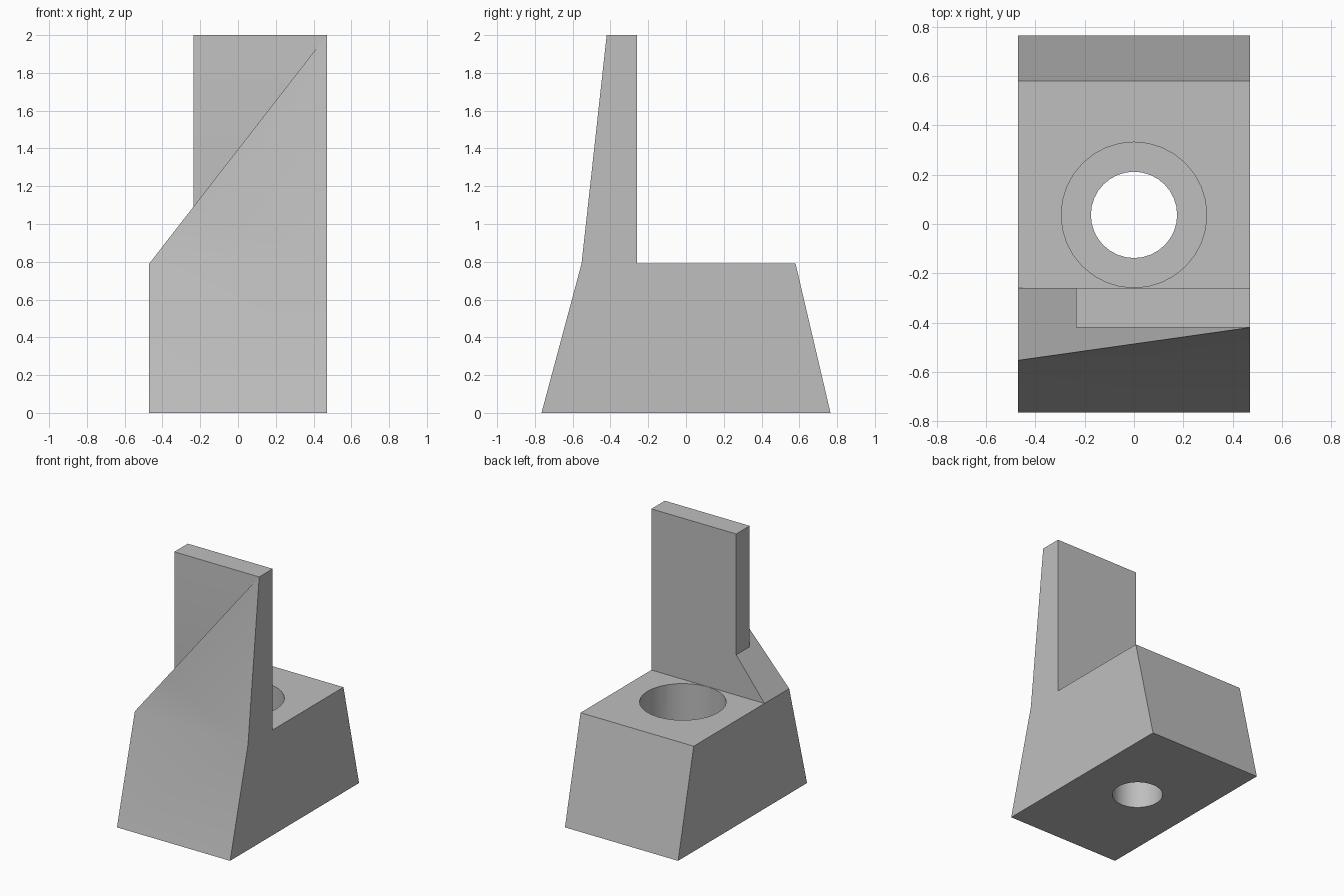
import bpy, bmesh
from mathutils import Vector

if "Cube" in bpy.data.objects:
    bpy.data.objects.remove(bpy.data.objects["Cube"], do_unlink=True)

HALF_W = 0.47      # half width of the block
DECK = 0.79        # height of the block's top
TOP = 2.0          # height of the upright
BACK, FRONT = -0.26, -0.42   # faces of the upright
POST_X = -0.235    # narrow side of the upright
HOLE = (0, 0.037)

grey = bpy.data.materials.new("grey")
grey.use_nodes = True
colour = (0.52, 0.52, 0.52, 1)
grey.diffuse_color = colour
grey.node_tree.nodes["Principled BSDF"].inputs["Base Color"].default_value = colour


def prism(name, points, offset):
    """Extrude a closed outline of 3D points along an offset."""
    bm = bmesh.new()
    face = bm.faces.new([bm.verts.new(p) for p in points])
    grown = bmesh.ops.extrude_face_region(bm, geom=[face])["geom"]
    bmesh.ops.translate(bm, vec=Vector(offset),
                        verts=[v for v in grown if isinstance(v, bmesh.types.BMVert)])
    bmesh.ops.recalc_face_normals(bm, faces=bm.faces)
    mesh = bpy.data.meshes.new(name)
    bm.to_mesh(mesh)
    bm.free()
    obj = bpy.data.objects.new(name, mesh)
    bpy.context.collection.objects.link(obj)
    mesh.materials.append(grey)
    return obj


def drill(name, radius, bottom, top):
    bpy.ops.mesh.primitive_cylinder_add(vertices=32, radius=radius, depth=top - bottom,
                                        location=(*HOLE, (top + bottom) / 2))
    obj = bpy.context.object
    obj.name = name
    obj.data.materials.append(grey)
    return obj


def cut(body, cutter):
    bpy.context.view_layer.objects.active = body
    mod = body.modifiers.new("cut", "BOOLEAN")
    mod.operation, mod.solver, mod.object = "DIFFERENCE", "EXACT", cutter
    bpy.ops.object.modifier_apply(modifier=mod.name)
    bpy.data.objects.remove(cutter, do_unlink=True)


def ramp_z(x):
    """Height of the diagonal shoulder at x."""
    return DECK + (x + HALF_W) * (TOP - DECK) / (2 * HALF_W)


# Side profile of the block with its upright
profile = [(-0.765, 0), (0.765, 0), (0.58, DECK), (BACK, DECK),
           (BACK, TOP), (FRONT, TOP), (-0.553, DECK)]
body = prism("bracket_body", [(-HALF_W, y, z) for y, z in profile], (2 * HALF_W, 0, 0))

# Diagonal shoulder in front of the upright
shoulder = [(x, -1, z) for x, z in
            [(-1, ramp_z(-1)), (0.8, ramp_z(0.8)), (0.8, 3), (-1, 3)]]
cut(body, prism("shoulder_cutter", shoulder, (0, 1 + FRONT, 0)))

# Open corner beside the upright
corner = [(x, -1, z) for x, z in
          [(-1, ramp_z(-1)), (POST_X, ramp_z(POST_X)), (POST_X, 3), (-1, 3)]]
cut(body, prism("corner_cutter", corner, (0, 1 + BACK + 0.01, 0)))

# Through hole with a wide counterbore
cut(body, drill("bore_cutter", 0.175, -0.5, 1.5))
cut(body, drill("counterbore_cutter", 0.295, 0.35, 1.5))

bpy.ops.object.select_all(action="DESELECT")
body.select_set(True)
bpy.context.view_layer.objects.active = body
bpy.ops.object.shade_smooth_by_angle(angle=0.52)
